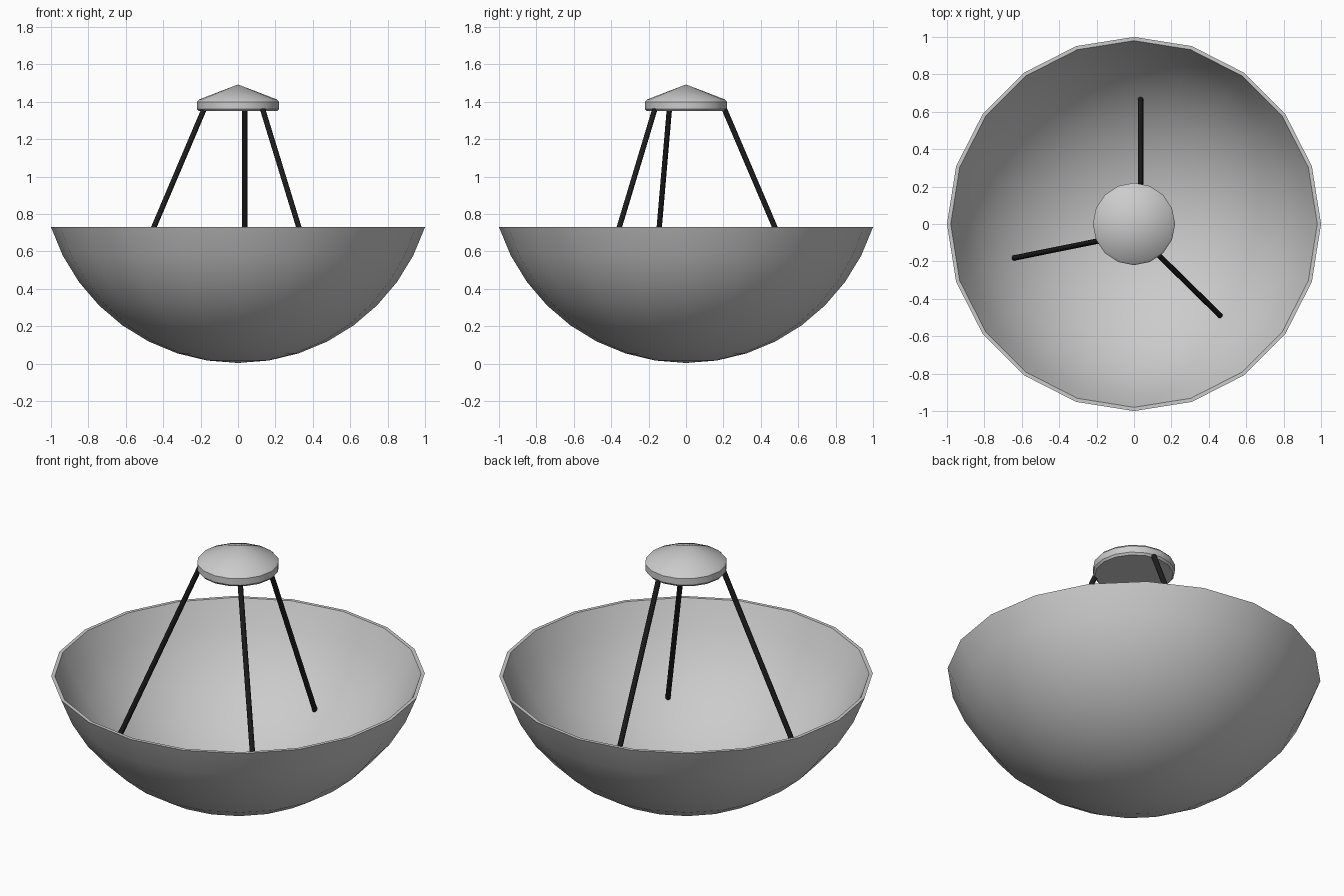
import bpy, math
from mathutils import Vector

if "Cube" in bpy.data.objects:
    bpy.data.objects.remove(bpy.data.objects["Cube"])


def lathe(name, profile, sides):
    """Revolve an (r, z) profile round the z axis; r = 0 makes a pole."""
    verts, faces, rings = [], [], []
    for r, z in profile:
        start = len(verts)
        count = 1 if r < 1e-6 else sides
        for i in range(count):
            a = 2 * math.pi * i / sides
            verts.append((r * math.cos(a), r * math.sin(a), z))
        rings.append([start + i % count for i in range(sides)])
    for low, high in zip(rings, rings[1:]):
        for i in range(sides):
            j = (i + 1) % sides
            loop = [low[i], low[j], high[j], high[i]]
            faces.append(list(dict.fromkeys(loop)))
    mesh = bpy.data.meshes.new(name)
    mesh.from_pydata(verts, [], faces)
    obj = bpy.data.objects.new(name, mesh)
    bpy.context.collection.objects.link(obj)
    smooth(obj)
    return obj


def smooth(obj):
    bpy.ops.object.select_all(action='DESELECT')
    obj.select_set(True)
    bpy.context.view_layer.objects.active = obj
    bpy.ops.object.shade_smooth_by_angle(angle=math.radians(32))


# Dish: shallow spherical bowl, outer skin up to the rim, inner skin back down
R = 1 / math.sin(math.radians(72))
T = 0.021
CENTRE = R + 0.004
RIM = CENTRE - R * math.cos(math.radians(72))
angles = [math.radians(9 * k) for k in range(9)]
outer = [(R * math.sin(a), CENTRE - R * math.cos(a)) for a in angles]
inner = [((R - T) * math.sin(a), CENTRE - (R - T) * math.cos(a)) for a in angles[:-1]]
inner.append((0.98, RIM))
lathe("dish", outer + inner[::-1], 20)

# Receiver: short bevelled disc with a conical top
lathe("receiver", [(0, 1.35), (0.21, 1.35), (0.22, 1.362), (0.22, 1.40),
                   (0.208, 1.413), (0, 1.493)], 16)

# Three dark struts from the dish to the receiver
dark = bpy.data.materials.new("dark")
dark.diffuse_color = (0.012, 0.012, 0.012, 1)
dark.use_nodes = True
dark.node_tree.nodes["Principled BSDF"].inputs["Base Color"].default_value = dark.diffuse_color
struts = {
    "strut_back": ((0.035, 0.669, 0.275), (0.035, 0.206, 1.36)),
    "strut_left": ((-0.643, -0.182, 0.275), (-0.182, -0.089, 1.36)),
    "strut_right": ((0.463, -0.492, 0.28), (0.132, -0.167, 1.36)),
}
for name, (foot, top) in struts.items():
    foot, top = Vector(foot), Vector(top)
    axis = top - foot
    bpy.ops.mesh.primitive_cylinder_add(vertices=12, radius=0.0145, depth=axis.length,
                                        location=(foot + top) / 2,
                                        rotation=axis.to_track_quat('Z', 'Y').to_euler())
    strut = bpy.context.object
    strut.name = name
    strut.data.materials.append(dark)
    smooth(strut)
